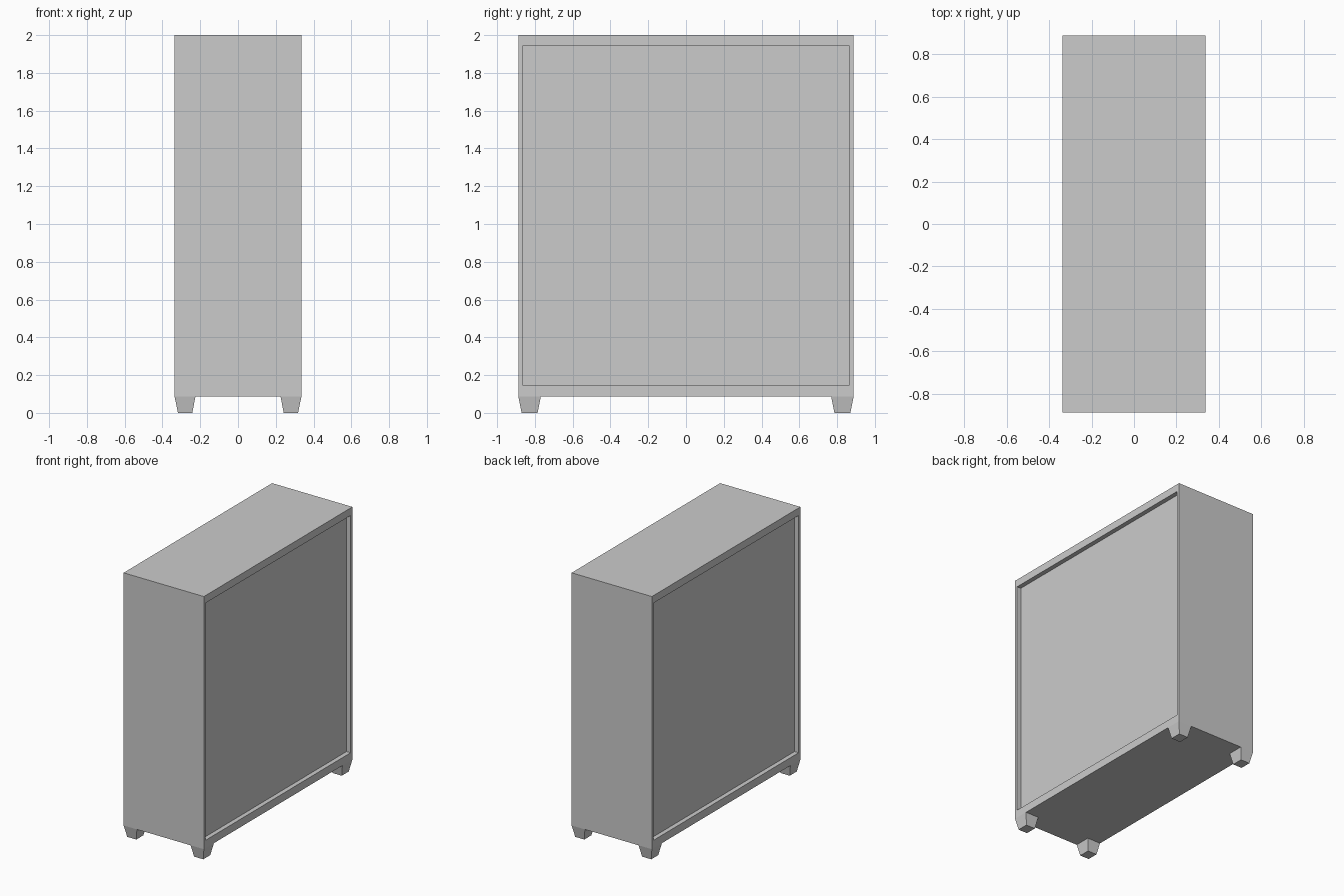
import bpy, bmesh

if "Cube" in bpy.data.objects:
    bpy.data.objects.remove(bpy.data.objects["Cube"])

HX, HY = 0.336, 0.888            # half width and half length
BASE, TOP = 0.088, 2.0           # underside and top of the body
PANEL_Y, PANEL_Z = 0.866, (0.148, 1.943)
DEPTH = 0.034                    # recess depth of the large panels


def add_object(name, bm):
    bmesh.ops.recalc_face_normals(bm, faces=bm.faces)
    mesh = bpy.data.meshes.new(name)
    bm.to_mesh(mesh)
    bm.free()
    obj = bpy.data.objects.new(name, mesh)
    bpy.context.collection.objects.link(obj)
    return obj


def box(x, y, z):
    """Mesh of a box spanning the given (min, max) ranges."""
    bm = bmesh.new()
    bmesh.ops.create_cube(bm, size=1)
    for v in bm.verts:
        v.co = [r[c > 0] for r, c in zip((x, y, z), v.co)]
    return bm


# Cabinet body with a recessed panel on each broad side
body = box((-HX, HX), (-HY, HY), (BASE, TOP))
body.normal_update()
for face in [f for f in body.faces if abs(f.normal.x) > 0.9]:
    side = 1 if face.normal.x > 0 else -1
    for step in (0, DEPTH):
        bmesh.ops.inset_individual(body, faces=[face], thickness=0.01)
        for v in face.verts:
            v.co.x = side * (HX - step)
            v.co.y = PANEL_Y if v.co.y > 0 else -PANEL_Y
            v.co.z = PANEL_Z[v.co.z > 1]
add_object("cabinet_body", body)

# Four tapered corner feet, mirrored from one
foot = box((0.225, HX), (0.768, HY), (0, BASE))
for v in foot.verts:
    if v.co.z < 0.01:
        v.co.x = 0.318 if v.co.x > 0.3 else 0.242
        v.co.y = 0.870 if v.co.y > 0.8 else 0.786
feet = add_object("corner_feet", foot)
mirror = feet.modifiers.new("mirror", 'MIRROR')
mirror.use_axis = (True, True, False)
